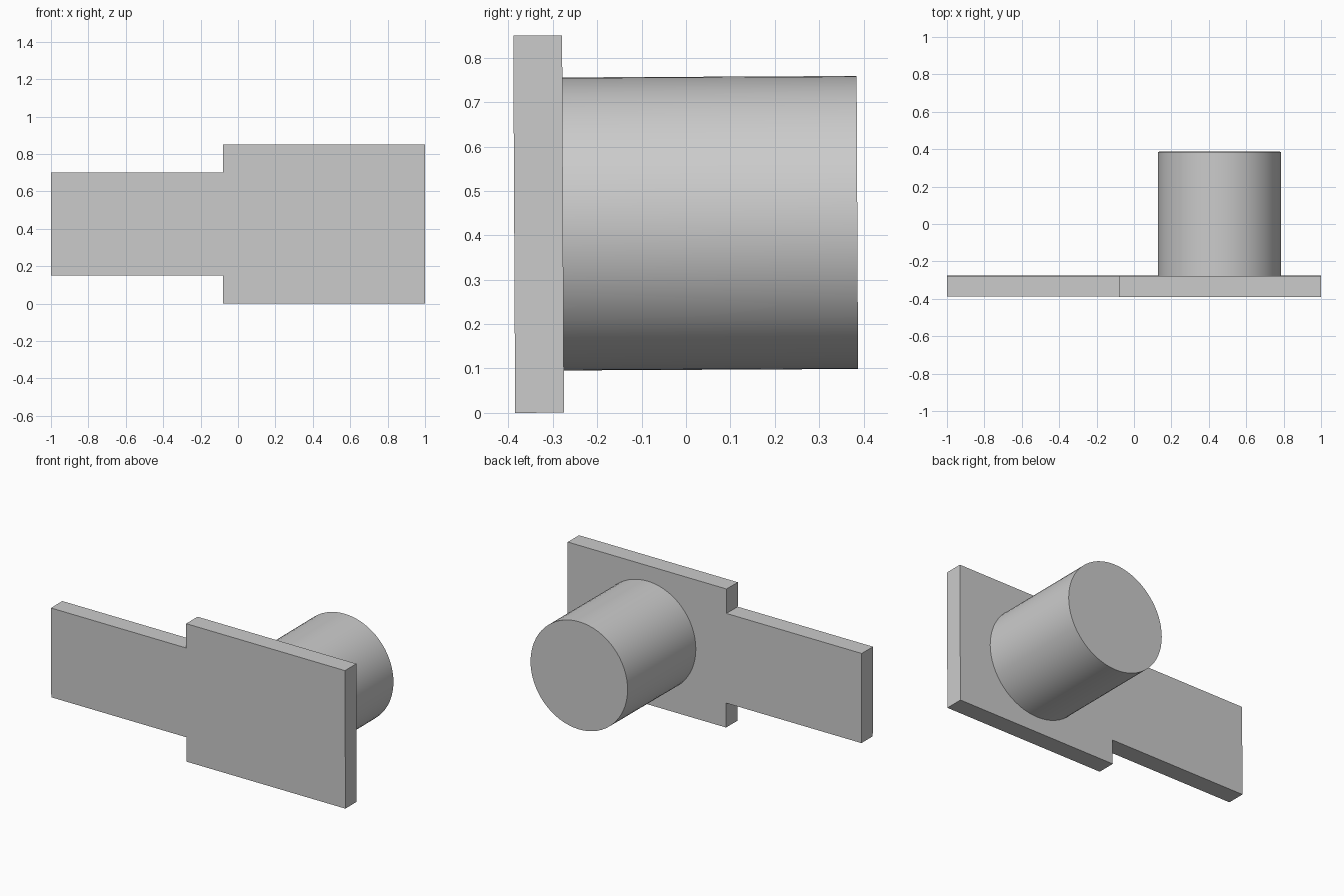
import bpy
import bmesh
import math
from mathutils import Matrix

cube = bpy.data.objects.get("Cube")
if cube:
    bpy.data.objects.remove(cube, do_unlink=True)

BACK_OF_PLATE = -0.277
FRONT_OF_PLATE = -0.387
MID_Z = 0.427
TILT = Matrix.Translation((0, 0, MID_Z)) @ Matrix.Rotation(0.005, 4, "X")

# Plain grey
grey = bpy.data.materials.new("plain_grey")
grey.use_nodes = True
colour = (0.6, 0.6, 0.6, 1)
grey.diffuse_color = colour
grey.node_tree.nodes["Principled BSDF"].inputs["Base Color"].default_value = colour


def add_part(name, bm):
    bmesh.ops.recalc_face_normals(bm, faces=bm.faces)
    mesh = bpy.data.meshes.new(name)
    bm.to_mesh(mesh)
    bm.free()
    mesh.materials.append(grey)
    part = bpy.data.objects.new(name, mesh)
    part.matrix_world = TILT
    bpy.context.collection.objects.link(part)
    return part


# Stepped plate: half outline mirrored about its centre line, then extruded
half = [(-1, 0.275), (-0.08, 0.275), (-0.08, 0.425), (1, 0.425)]
outline = half + [(x, -z) for x, z in reversed(half)]
bm = bmesh.new()
face = bm.faces.new([bm.verts.new((x, FRONT_OF_PLATE, z)) for x, z in outline])
grown = bmesh.ops.extrude_face_region(bm, geom=[face])["geom"]
moved = [v for v in grown if isinstance(v, bmesh.types.BMVert)]
bmesh.ops.translate(bm, verts=moved, vec=(0, BACK_OF_PLATE - FRONT_OF_PLATE, 0))
add_part("stepped_plate", bm)

# Round post standing out from the back of the plate
length = 0.386 - BACK_OF_PLATE
bm = bmesh.new()
bmesh.ops.create_cone(
    bm, cap_ends=True, segments=64, radius1=0.33, radius2=0.33, depth=length,
    matrix=Matrix.Translation((0.457, BACK_OF_PLATE + length / 2, 0))
    @ Matrix.Rotation(math.radians(90), 4, "X"))
post = add_part("round_post", bm)
bpy.ops.object.select_all(action="DESELECT")
post.select_set(True)
bpy.context.view_layer.objects.active = post
bpy.ops.object.shade_smooth_by_angle(angle=math.radians(30))
